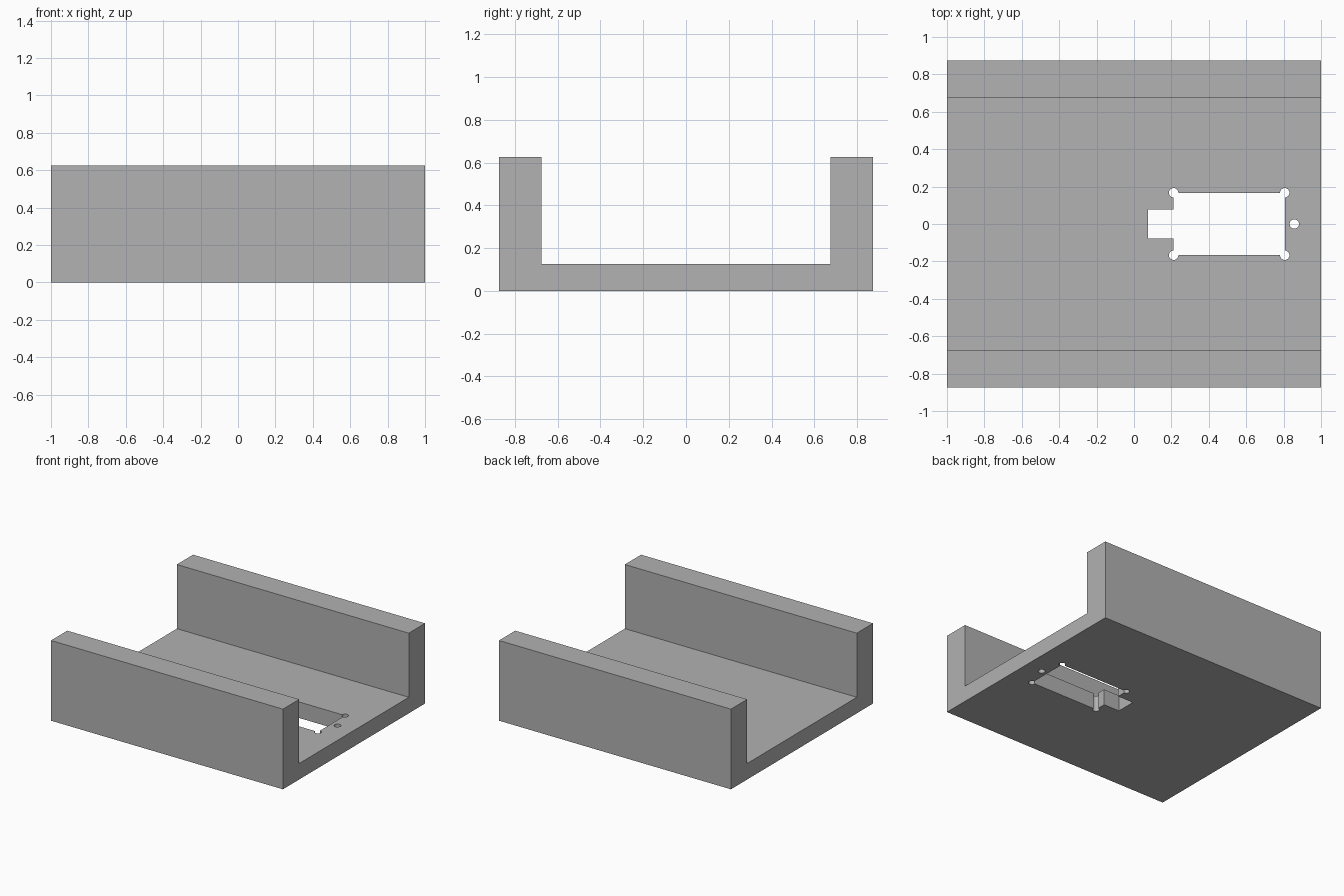
import bpy
import bmesh
from math import radians
from mathutils import Matrix

if "Cube" in bpy.data.objects:
    bpy.data.objects.remove(bpy.data.objects["Cube"], do_unlink=True)

HALF_X, HALF_Y, HEIGHT = 1.0, 0.875, 0.625
FLOOR, INNER_Y = 0.125, 0.675

grey = bpy.data.materials.new("plain_grey")
grey.use_nodes = True
colour = (0.445, 0.445, 0.445, 1)
grey.diffuse_color = colour
grey.node_tree.nodes["Principled BSDF"].inputs["Base Color"].default_value = colour


def add_object(name, bm):
    bmesh.ops.recalc_face_normals(bm, faces=bm.faces)
    mesh = bpy.data.meshes.new(name)
    bm.to_mesh(mesh)
    bm.free()
    mesh.materials.append(grey)
    obj = bpy.data.objects.new(name, mesh)
    bpy.context.collection.objects.link(obj)
    return obj


def box_cutter(name, x0, x1, half_y):
    bm = bmesh.new()
    bmesh.ops.create_cube(bm, size=1, matrix=Matrix.Translation(((x0 + x1) / 2, 0, FLOOR / 2))
                          @ Matrix.Diagonal((x1 - x0, 2 * half_y, 3 * FLOOR, 1)))
    return add_object(name, bm)


def drill_cutter(name, x, y):
    bm = bmesh.new()
    bmesh.ops.create_cone(bm, cap_ends=True, segments=32, radius1=0.025, radius2=0.025,
                          depth=3 * FLOOR, matrix=Matrix.Translation((x, y, FLOOR / 2)))
    return add_object(name, bm)


# U-shaped channel, extruded along x
half = [(INNER_Y, FLOOR), (INNER_Y, HEIGHT), (HALF_Y, HEIGHT), (HALF_Y, 0)]
profile = half + [(-y, z) for y, z in reversed(half)]
bm = bmesh.new()
end = bm.faces.new([bm.verts.new((-HALF_X, y, z)) for y, z in profile])
side = bmesh.ops.extrude_face_region(bm, geom=[end], use_keep_orig=True)
moved = [v for v in side["geom"] if isinstance(v, bmesh.types.BMVert)]
bmesh.ops.translate(bm, vec=(2 * HALF_X, 0, 0), verts=moved)
channel = add_object("channel_block", bm)

# Rectangular opening, side notch, corner reliefs and a separate drilled hole
LEFT, RIGHT, OPEN_Y = 0.212, 0.806, 0.167
cutters = [box_cutter("opening_cutter", LEFT, RIGHT, OPEN_Y),
           box_cutter("notch_cutter", 0.076, LEFT + 0.1, 0.077),
           drill_cutter("drill_cutter", 0.857, 0)]
for x in (LEFT, RIGHT):
    for y in (-OPEN_Y, OPEN_Y):
        cutters.append(drill_cutter("corner_cutter", x, y))

for cutter in cutters:
    cutter.hide_render = True
    mod = channel.modifiers.new(cutter.name, "BOOLEAN")
    mod.operation = "DIFFERENCE"
    mod.solver = "EXACT"
    mod.object = cutter

# Bake the cuts and drop the cutters
bpy.context.view_layer.update()
evaluated = channel.evaluated_get(bpy.context.evaluated_depsgraph_get())
result = bpy.data.meshes.new_from_object(evaluated)
channel.modifiers.clear()
channel.data = result
for cutter in cutters:
    bpy.data.objects.remove(cutter, do_unlink=True)

# Smooth hole walls, sharp edges elsewhere
bpy.context.view_layer.objects.active = channel
channel.select_set(True)
bpy.ops.object.shade_smooth_by_angle(angle=radians(30))
